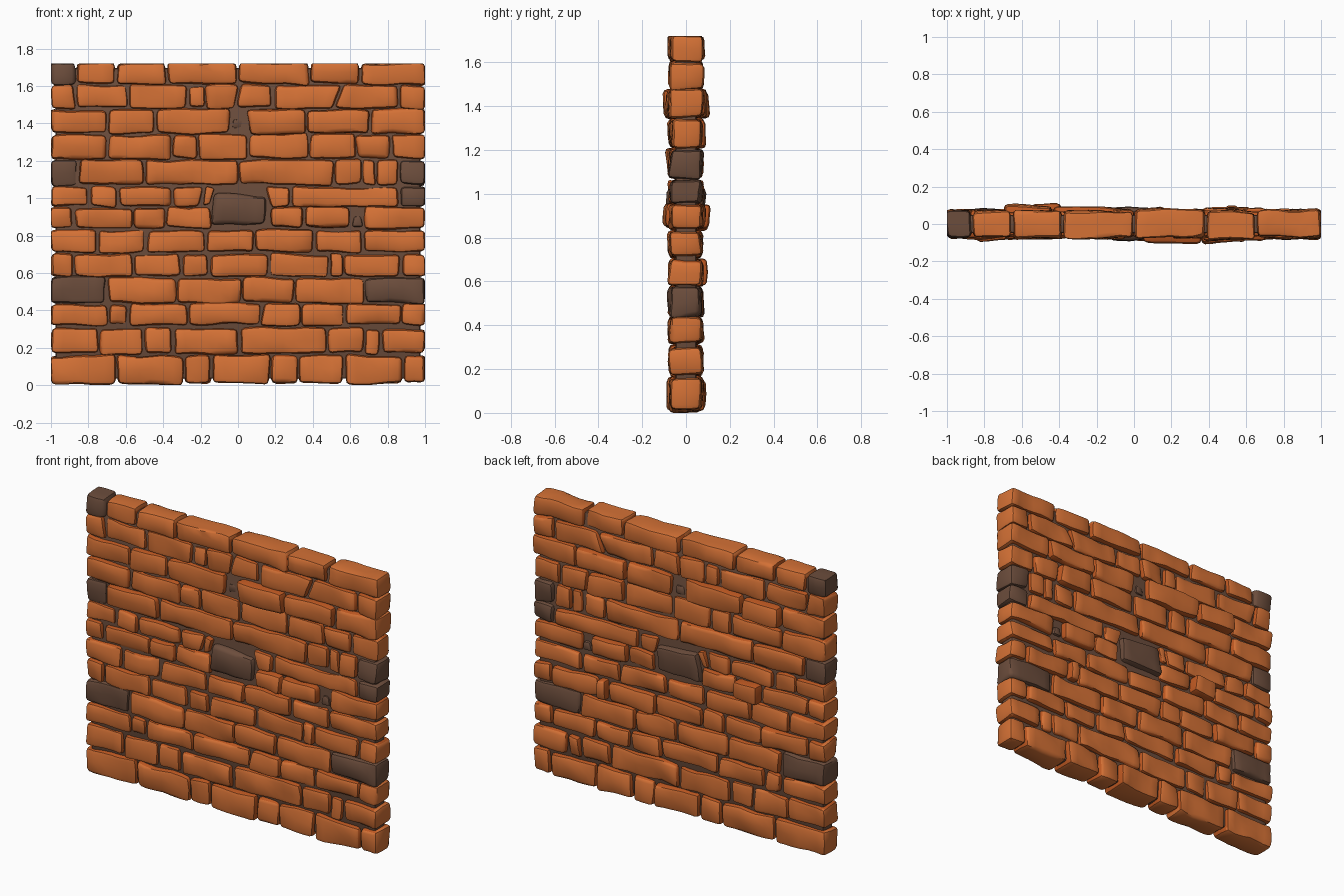
import bpy, bmesh, math, random
from mathutils import Vector, noise

if "Cube" in bpy.data.objects:
    bpy.data.objects.remove(bpy.data.objects["Cube"])

random.seed(7)


def material(name, rgb):
    m = bpy.data.materials.new(name)
    m.diffuse_color = (*rgb, 1)
    m.use_nodes = True
    m.node_tree.nodes["Principled BSDF"].inputs["Base Color"].default_value = m.diffuse_color
    return m


MATS = [material("orange brick", (0.66, 0.165, 0.036)),
        material("rust brick rim", (0.50, 0.095, 0.015)),
        material("dark brown stone", (0.150, 0.074, 0.045))]

TOP = 1.72


def box(size, radius):
    """Rounded box with extra cuts along its length and height."""
    bm = bmesh.new()
    bmesh.ops.create_cube(bm, size=1)
    bmesh.ops.scale(bm, vec=size, verts=bm.verts)
    bmesh.ops.bevel(bm, geom=bm.edges[:], offset=radius, segments=2,
                    profile=0.5, affect='EDGES')
    n = max(2, round(size[0] / 0.06))
    cuts = [(size[0] * (i / n - 0.5), (1, 0, 0)) for i in range(1, n)]
    cuts += [(0, (0, 0, 1)), (0, (0, 1, 0))]
    for d, axis in cuts:
        bmesh.ops.bisect_plane(bm, geom=bm.verts[:] + bm.edges[:] + bm.faces[:],
                               plane_co=Vector(axis) * d, plane_no=axis)
    return bm


def brick(out, corners, y0, y1, dark=False):
    """Add one uneven brick; corners (x, z) run bl, br, tr, tl."""
    bl, br, tr, tl = [Vector(c) for c in corners]
    w, h = (br - bl + tr - tl).x / 2, (tl - bl + tr - br).y / 2
    bm = box((w, y1 - y0, h), min(0.022, 0.24 * w, 0.24 * h))
    seed = Vector([random.uniform(-50, 50) for _ in range(3)])
    for v in bm.verts:
        u, t = v.co.x / w + 0.5, v.co.z / h + 0.5
        p = (bl.lerp(br, u)).lerp(tl.lerp(tr, u), t)
        q = Vector((p.x, v.co.y + (y0 + y1) / 2, p.y))
        q += Vector([noise.noise(q * 7 + seed + Vector((9 * k, 0, 0))) * a
                     for k, a in enumerate((0.012, 0.018, 0.013))])
        q.x = max(-1, min(1, q.x))
        q.z = max(0, min(TOP, q.z))
        v.co = q
    bm.normal_update()
    # joint faces are rust, visible faces and the outer perimeter are orange
    for f in bm.faces:
        c = f.calc_center_median()
        rim = abs(f.normal.y) < 0.7
        outer = abs(c.x) > 0.985 or c.z > TOP - 0.012 or c.z < 0.02
        f.material_index = 2 if dark else (1 if rim and not outer else 0)
    me = bpy.data.meshes.new("tmp")
    bm.to_mesh(me)
    bm.free()
    out.from_mesh(me)
    bpy.data.meshes.remove(me)


def finish(bm, name):
    me = bpy.data.meshes.new(name)
    bm.to_mesh(me)
    bm.free()
    for m in MATS:
        me.materials.append(m)
    ob = bpy.data.objects.new(name, me)
    bpy.context.collection.objects.link(ob)
    bpy.ops.object.select_all(action='DESELECT')
    ob.select_set(True)
    bpy.context.view_layer.objects.active = ob
    bpy.ops.object.shade_smooth_by_angle(angle=math.radians(40))
    return ob


# courses from the ground up: z range, vertical seams, dark brick indices, gaps
COURSES = [
    (0.01, 0.16, (-.652, -.289, -.139, .171, .321, .567, .882), (), ()),
    (0.17, 0.305, (-.743, -.503, -.348, .005, .476, .674, .765), (), ()),
    (0.32, 0.435, (-.695, -.583, -.267, .123, .337, .578, .872), (), ()),
    (0.44, 0.575, (-.70, -.326, .02, .305, .68), (0, 5), ()),
    (0.58, 0.70, (-.877, -.56, -.305, -.155, .166, .487, .561, .872), (), ()),
    (0.71, 0.83, (-.75, -.49, -.17, .09, .41, .668), (), ()),
    (0.84, 0.95, (-.877, -.56, -.385, -.14, .17, .353, .60, .668), (), (4, 7)),
    (0.955, 1.06, (-.797, -.642, -.348, -.19, .155, .283, .861), (7,), (4,)),
    (1.07, 1.205, (-.855, -.503, .005, .513, .663, .738, .861), (0, 7), ()),
    (1.21, 1.34, (-.70, -.353, -.214, .053, .38, .63, .818), (), ()),
    (1.345, 1.475, (-.695, -.438, -.04, .05, .364, .706), (), (3,)),
    (1.48, 1.605, (-.87, -.588, -.267, -.176, .0, .187, .535, .856), (), ()),
    (1.61, 1.725, (-.865, -.652, -.38, .0, .385, .652), (0,), ()),
]
# bricks standing proud of the wall: (course, brick) -> y range
PROUD = {(10, 1): (-.075, .10), (10, 2): (-.075, .09), (10, 4): (-.098, .075),
         (10, 5): (-.085, .08), (6, 2): (-.075, .105), (6, 6): (-.10, .085),
         (6, 5): (-.09, .075), (4, 6): (-.075, .088), (9, 5): (-.075, .083),
         (8, 1): (-.085, .075), (0, 3): (-.085, .08)}
# leaning seams: (course, seam) -> lean of the top in x
LEAN = {(11, 7): .05, (7, 5): -.04, (7, 4): .02, (2, 4): .015, (11, 1): -.02,
        (11, 5): .015, (10, 4): -.02, (10, 3): .01, (9, 6): -.015}

for r, (z0, z1, seams, darks, gaps) in enumerate(COURSES):
    bm = bmesh.new()
    xs = (-1,) + seams + (1,)
    for i in range(len(xs) - 1):
        if i in gaps:
            continue
        a = xs[i] + (0.006 if i else 0)
        b = xs[i + 1] - (0.006 if i < len(xs) - 2 else 0)
        la, lb = LEAN.get((r, i), 0) / 2, LEAN.get((r, i + 1), 0) / 2
        j = [random.uniform(-.006, .006) for _ in range(4)]
        y = PROUD.get((r, i), (-random.uniform(.068, .076), random.uniform(.068, .076)))
        brick(bm, [(a - la, z0 + j[0]), (b - lb, z0 + j[1]),
                   (b + lb, z1 + j[2]), (a + la, z1 + j[3])], *y, dark=i in darks)
    finish(bm, f"brick_course_{r + 1:02d}")

# dark stone in the middle of the wall
bm = bmesh.new()
brick(bm, [(-.15, .86), (.145, .86), (.15, 1.01), (-.125, 1.03)], -.085, .085, True)
finish(bm, "centre_stone")

# slivers of brick filling the odd corners
bm = bmesh.new()
brick(bm, [(-.19, .955), (-.155, .965), (-.125, 1.05), (-.17, 1.065)], -.075, .075)
brick(bm, [(.60, .845), (.665, .845), (.655, .90), (.62, .90)], -.06, .06, True)
brick(bm, [(-.03, 1.36), (.035, 1.36), (.03, 1.42), (-.025, 1.42)], -.055, .055, True)
finish(bm, "brick_slivers")

# mortar core filling the joints
bm = box((1.95, 0.096, 1.66), 0.012)
bmesh.ops.translate(bm, vec=(0, 0, 0.865), verts=bm.verts)
for f in bm.faces:
    f.material_index = 2
finish(bm, "mortar_core")
